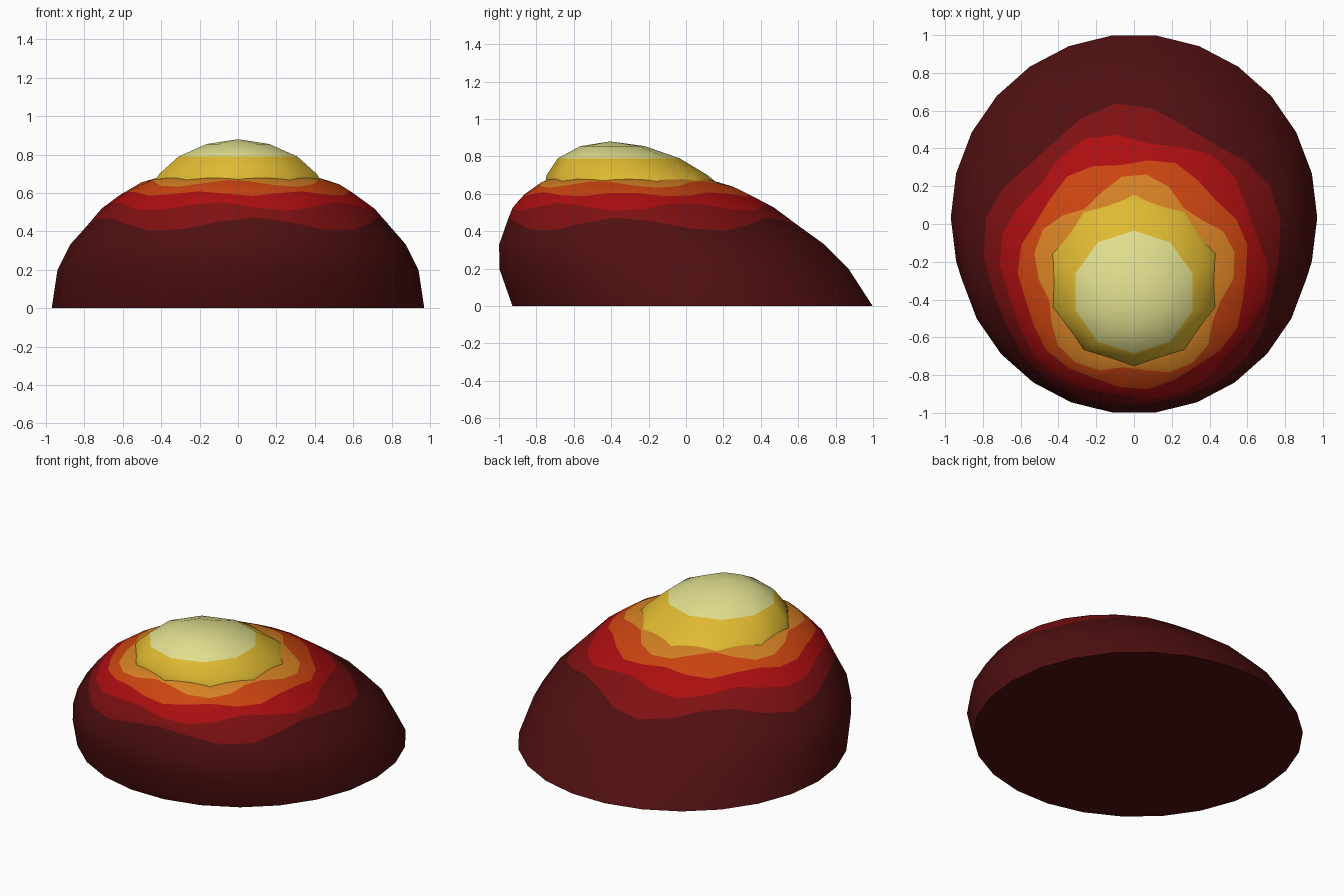
import bpy, bmesh, math

if "Cube" in bpy.data.objects:
    bpy.data.objects.remove(bpy.data.objects["Cube"])


def material(name, rgb):
    """Flat material from 0-255 sRGB, stored as linear."""
    m = bpy.data.materials.new(name)
    lin = [((c / 255 + 0.055) / 1.055) ** 2.4 for c in rgb]
    m.diffuse_color = (*lin, 1)
    m.use_nodes = True
    m.node_tree.nodes["Principled BSDF"].inputs["Base Color"].default_value = m.diffuse_color
    return m


MAROON = material("maroon", (80, 15, 16))
DARK_RED = material("dark red", (127, 16, 18))
RED = material("red", (172, 14, 16))
ORANGE = material("orange", (203, 68, 16))
AMBER = material("amber", (214, 130, 36))
YELLOW = material("yellow", (224, 186, 50))
PALE = material("pale yellow", (224, 222, 142))


def radius_at(profile, z):
    """Linear lookup of radius in a list of (z, radius)."""
    for (z0, r0), (z1, r1) in zip(profile, profile[1:]):
        if z <= z1:
            return r0 + (r1 - r0) * (z - z0) / (z1 - z0)
    return profile[-1][1]


def leaning_dome(name, profile, rings, apex, sides, start, materials):
    """Loft rings (z, wave height, wave count, dip angle, colour above) into a dome leaning forward."""
    bm = bmesh.new()
    loops = []
    for z0, amp, count, dip, _ in rings:
        loop = []
        for i in range(sides):
            t = math.radians(start) + 2 * math.pi * i / sides
            from_front = t + math.pi / 2
            z = z0 - amp * math.cos(count * (from_front - math.radians(dip)))
            r = radius_at(profile, z)
            loop.append(bm.verts.new((r * math.cos(t), 0.035 - 0.5 * z + r * math.sin(t), z)))
        loops.append(loop)
    bm.faces.new(loops[0][::-1])
    tip = bm.verts.new((0, 0.035 - 0.5 * apex, apex))
    for k, loop in enumerate(loops):
        for i in range(sides):
            j = (i + 1) % sides
            if k + 1 < len(loops):
                f = bm.faces.new((loop[i], loop[j], loops[k + 1][j], loops[k + 1][i]))
            else:
                f = bm.faces.new((loop[i], loop[j], tip))
            f.material_index = rings[k][4]
    me = bpy.data.meshes.new(name)
    bm.to_mesh(me)
    bm.free()
    for m in materials:
        me.materials.append(m)
    ob = bpy.data.objects.new(name, me)
    bpy.context.collection.objects.link(ob)
    bpy.ops.object.select_all(action='DESELECT')
    ob.select_set(True)
    bpy.context.view_layer.objects.active = ob
    bpy.ops.object.shade_smooth_by_angle(angle=math.radians(40))
    return ob


# Mound with wavy colour bands towards the top
mound_profile = [(0, .97), (.2, .94), (.33, .875), (.4, .81), (.47, .755), (.53, .70),
                 (.6, .60), (.65, .52), (.68, .42), (.70, .30)]
leaning_dome("mound", mound_profile, [
    (0, 0, 0, 0, 0),
    (.2, 0, 0, 0, 0),
    (.33, 0, 0, 0, 0),
    (.437, .036, 5, -30, 1),
    (.53, .022, 6, 20, 2),
    (.597, .012, 7, 6, 3),
    (.65, .018, 5, 33, 4),
    (.68, 0, 0, 0, 4),
    (.70, 0, 0, 0, 4),
], .71, 26, 0, [MAROON, DARK_RED, RED, ORANGE, AMBER])

# Ten-sided glowing cap sunk into the mound
cap_profile = [(.4, .48), (.63, .48), (.70, .43), (.79, .325), (.855, .172)]
leaning_dome("cap", cap_profile, [
    (.4, 0, 0, 0, 0),
    (.63, 0, 0, 0, 0),
    (.70, 0, 0, 0, 0),
    (.79, 0, 0, 0, 1),
    (.855, 0, 0, 0, 1),
], .88, 10, 90, [YELLOW, PALE])
